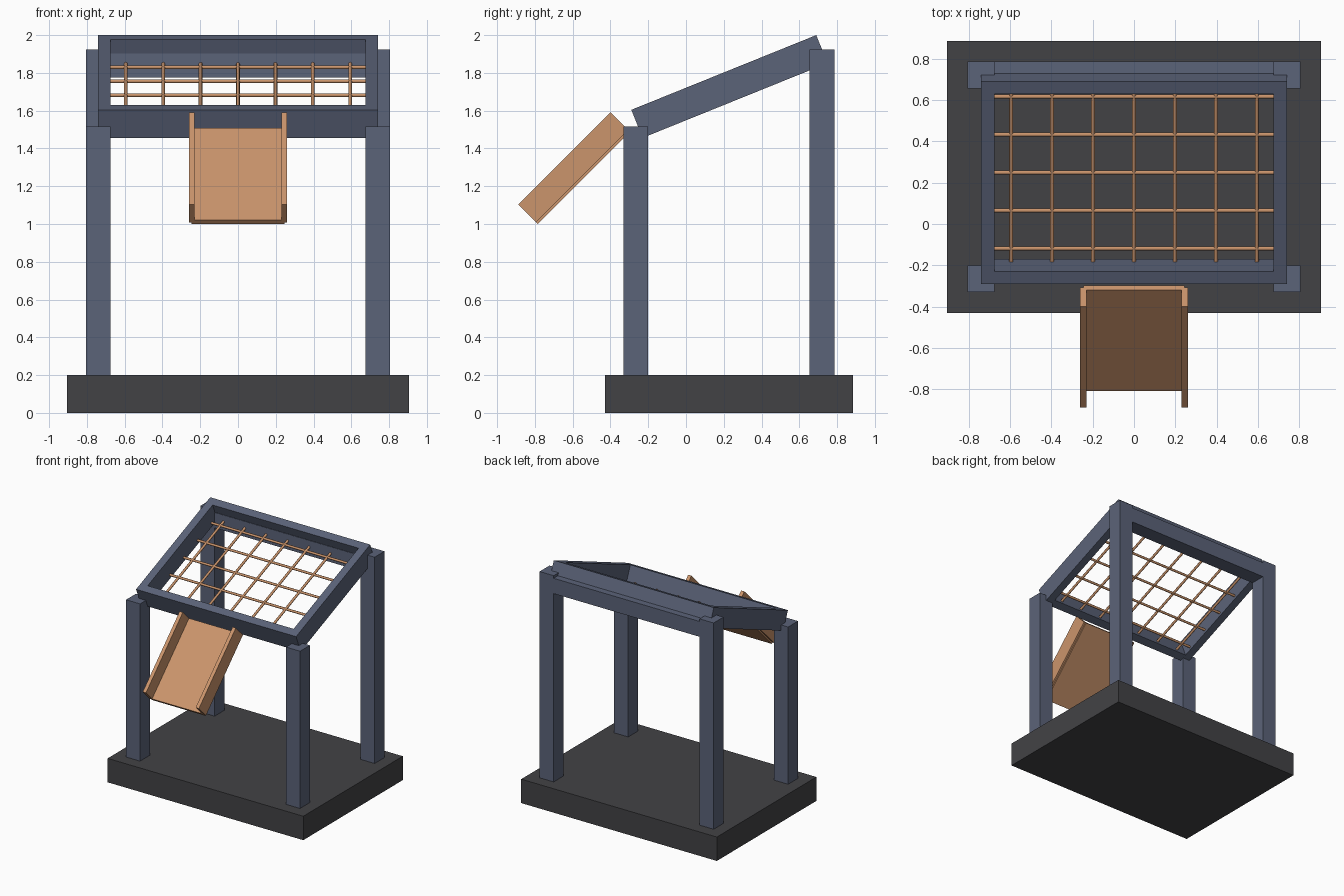
import bpy, bmesh
from math import radians
from mathutils import Matrix, Vector

cube = bpy.data.objects.get("Cube")
if cube:
    bpy.data.objects.remove(cube, do_unlink=True)


def material(name, rgb):
    m = bpy.data.materials.new(name)
    m.use_nodes = True
    m.diffuse_color = (*rgb, 1)
    bsdf = next(n for n in m.node_tree.nodes if n.type == 'BSDF_PRINCIPLED')
    bsdf.inputs["Base Color"].default_value = (*rgb, 1)
    return m


CHARCOAL = material("charcoal", (0.055, 0.055, 0.06))
BLUE = material("slate blue", (0.105, 0.125, 0.19))
ORANGE = material("copper orange", (0.6, 0.3, 0.15))


def add_object(name, bm, mat, matrix):
    bmesh.ops.recalc_face_normals(bm, faces=bm.faces)
    mesh = bpy.data.meshes.new(name)
    bm.to_mesh(mesh)
    bm.free()
    mesh.materials.append(mat)
    obj = bpy.data.objects.new(name, mesh)
    obj.matrix_world = matrix
    bpy.context.collection.objects.link(obj)
    return obj


def box(name, low, high, mat, matrix=Matrix()):
    low, high = Vector(low), Vector(high)
    bm = bmesh.new()
    bmesh.ops.create_cube(bm, size=1)
    bmesh.ops.scale(bm, vec=high - low, verts=bm.verts)
    bmesh.ops.translate(bm, vec=(low + high) / 2, verts=bm.verts)
    return add_object(name, bm, mat, matrix)


def bar(name, length, axis, centre, matrix):
    bm = bmesh.new()
    bmesh.ops.create_cone(bm, cap_ends=True, segments=8, radius1=0.01,
                          radius2=0.01, depth=length)
    turn = Vector((0, 0, 1)).rotation_difference(Vector(axis)).to_matrix()
    bmesh.ops.rotate(bm, matrix=turn, verts=bm.verts)
    bmesh.ops.translate(bm, vec=centre, verts=bm.verts)
    obj = add_object(name, bm, ORANGE, matrix)
    obj.data.shade_smooth()
    obj.data.set_sharp_from_angle(angle=radians(50))
    return obj


# Base slab
box("base", (-0.905, -0.43, 0), (0.905, 0.885, 0.2), CHARCOAL)

# Four posts and the rear cross beam
for side, x in (("right", -0.74), ("left", 0.74)):
    for end, y, top in (("front", -0.265, 1.515), ("back", 0.72, 1.925)):
        box(f"{end}_{side}_post", (x - 0.065, y - 0.065, 0.2),
            (x + 0.065, y + 0.065, top), BLUE)
box("back_beam", (-0.675, 0.655, 1.775), (0.675, 0.785, 1.903), BLUE)

# Tilted screen frame: a rectangular ring extruded downwards
tilt = Matrix.Translation((0, 0.23, 1.728)) @ Matrix.Rotation(radians(22), 4, 'X')
W, L, RAIL, H = 0.74, 0.528, 0.065, 0.08
bm = bmesh.new()
corners = [(-1, -1), (1, -1), (1, 1), (-1, 1)]
outer = [bm.verts.new((sx * W, sy * L, H)) for sx, sy in corners]
inner = [bm.verts.new((sx * (W - RAIL), sy * (L - RAIL), H)) for sx, sy in corners]
for i in range(4):
    j = (i + 1) % 4
    bm.faces.new((outer[i], outer[j], inner[j], inner[i]))
ring = bmesh.ops.extrude_face_region(bm, geom=bm.faces[:], use_keep_orig=True)
moved = [g for g in ring["geom"] if isinstance(g, bmesh.types.BMVert)]
bmesh.ops.translate(bm, vec=(0, 0, -2 * H), verts=moved)
add_object("screen_frame", bm, BLUE, tilt)

# Screen grid inside the frame
STEP, DROP = 0.198, -0.05
for i in range(-3, 4):
    bar(f"long_screen_bar_{i + 4}", 2 * (L - RAIL), (0, 1, 0), (i * STEP, 0, DROP), tilt)
for i in range(-2, 3):
    bar(f"cross_screen_bar_{i + 3}", 2 * (W - RAIL), (1, 0, 0), (0, i * STEP, DROP), tilt)

# Discharge chute: floor plate with two side walls
slope = Matrix.Translation((0, -0.552, 1.255)) @ Matrix.Rotation(radians(45), 4, 'X')
box("chute_floor", (-0.245, -0.345, -0.015), (0.245, 0.345, 0.015), ORANGE, slope)
for side, x in (("right", -0.245), ("left", 0.245)):
    box(f"chute_{side}_wall", (x - 0.015, -0.345, -0.003), (x + 0.015, 0.345, 0.13),
        ORANGE, slope)
